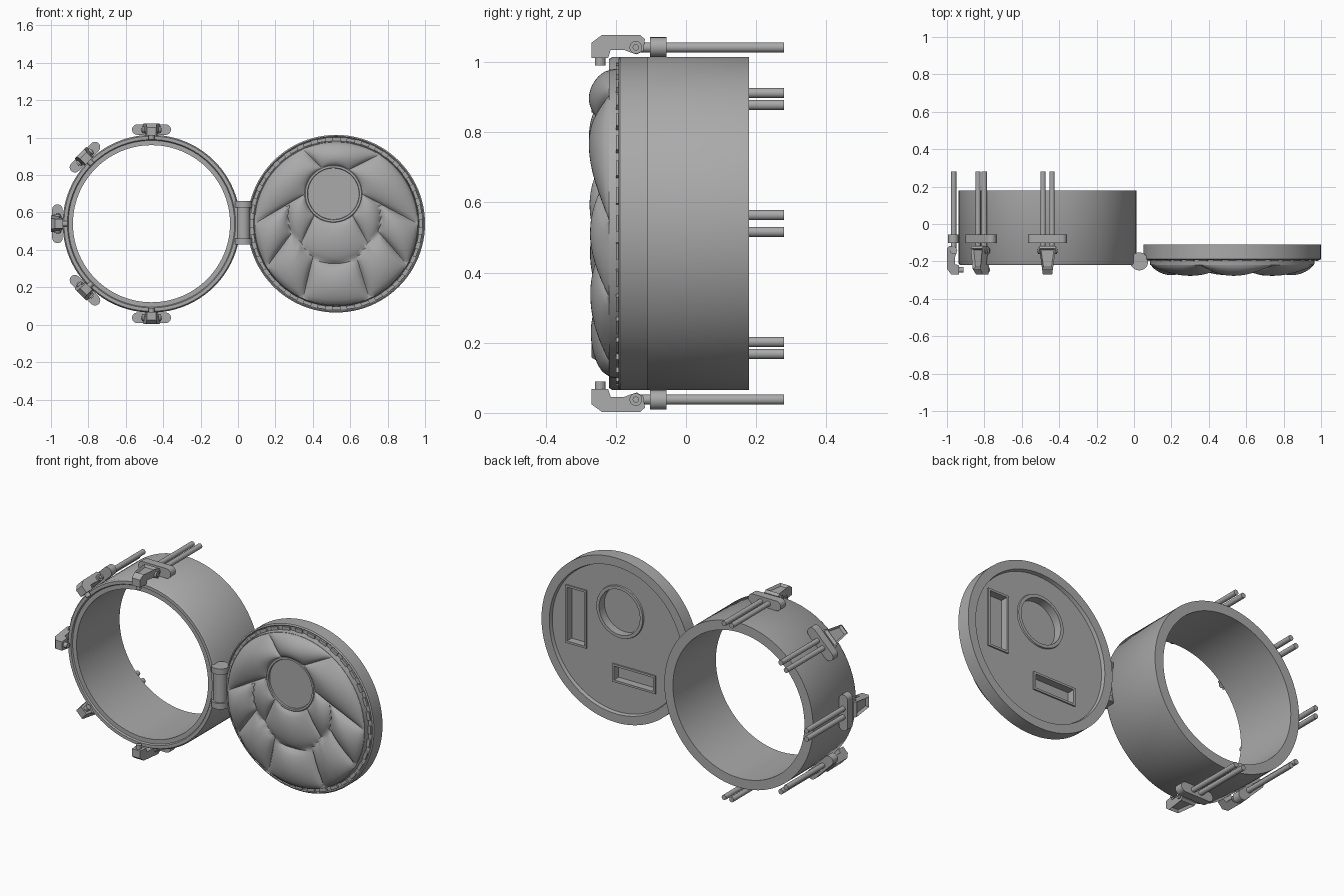
import bpy, bmesh, math
from math import sin, cos, pi, radians
from mathutils import Matrix, Vector

cube = bpy.data.objects.get("Cube")
if cube:
    bpy.data.objects.remove(cube)

MID = 0.54                            # height of the hatch axis
RING = Vector((-0.4625, 0, MID))      # centre of the collar
LID = Vector((0.525, 0, MID))         # centre of the open lid
WINDOW = Vector((0.51, 0, 0.70))      # centre of the porthole

metal = bpy.data.materials.new("grey metal")
metal.use_nodes = True
GREY = (0.4, 0.4, 0.4, 1)
metal.diffuse_color = GREY
metal.node_tree.nodes["Principled BSDF"].inputs["Base Color"].default_value = GREY


def finish(name, bm, at=(0, 0, 0), smooth=True):
    bmesh.ops.recalc_face_normals(bm, faces=bm.faces[:])
    mesh = bpy.data.meshes.new(name)
    bm.to_mesh(mesh)
    bm.free()
    mesh.materials.append(metal)
    ob = bpy.data.objects.new(name, mesh)
    bpy.context.collection.objects.link(ob)
    ob.location = at
    if smooth:
        bpy.ops.object.select_all(action='DESELECT')
        ob.select_set(True)
        bpy.context.view_layer.objects.active = ob
        bpy.ops.object.shade_smooth_by_angle(angle=radians(35))
    return ob


def lathe(name, profile, at, closed=False, steps=96):
    """Turn (radius, y) points around the y axis."""
    bm = bmesh.new()
    vs = [bm.verts.new((r, y, 0)) for r, y in profile]
    pairs = list(zip(vs, vs[1:])) + ([(vs[-1], vs[0])] if closed else [])
    es = [bm.edges.new(p) for p in pairs]
    bmesh.ops.spin(bm, geom=vs + es, cent=(0, 0, 0), axis=(0, 1, 0),
                   angle=2 * pi, steps=steps, use_merge=True)
    bmesh.ops.remove_doubles(bm, verts=bm.verts[:], dist=1e-5)
    return finish(name, bm, at)


def prism(points, place):
    """Solid between two copies of an outline; place(u, v, side) gives 3D."""
    bm = bmesh.new()
    a, b = [[bm.verts.new(place(u, v, s)) for u, v in points] for s in (-1, 1)]
    bm.faces.new(a)
    bm.faces.new(b)
    n = len(points)
    for i in range(n):
        j = (i + 1) % n
        bm.faces.new((a[i], a[j], b[j], b[i]))
    return bm


def rod(bm, centre, axis, radius, length, segments=20):
    turn = Vector((0, 0, 1)).rotation_difference(Vector(axis)).to_matrix().to_4x4()
    bmesh.ops.create_cone(bm, cap_ends=True, segments=segments, radius1=radius,
                          radius2=radius, depth=length,
                          matrix=Matrix.Translation(centre) @ turn)


def box(bm, centre, size, turn=Matrix()):
    bmesh.ops.create_cube(bm, size=1, matrix=Matrix.Translation(centre) @ turn
                          @ Matrix.Diagonal((*size, 1)))


# Collar with a stepped sealing lip
lathe("collar", [(0.42, 0.18), (0.475, 0.18), (0.475, -0.21), (0.468, -0.22),
                 (0.45, -0.22), (0.445, -0.212), (0.42, -0.212)], RING, closed=True)

# Lid body with a recessed back
lid = lathe("lid", [(0, -0.13), (0.42, -0.13), (0.425, -0.11), (0.475, -0.11),
                    (0.475, -0.188), (0.468, -0.193), (0.463, -0.188),
                    (0.442, -0.188), (0.438, -0.22), (0, -0.22)], LID)

# Pockets cut in the back of the lid: porthole and two rectangles
POCKETS = [((0.79, 0.60), (0.11, 0.31)), ((0.42, 0.34), (0.25, 0.08))]
bm = bmesh.new()
rod(bm, (WINDOW.x, -0.13, WINDOW.z), (0, 1, 0), 0.13, 0.08, 64)
for (x, z), (w, h) in POCKETS:
    box(bm, (x, -0.13, z), (w, 0.07, h))
cutter = finish("pocket_cutter", bm, smooth=False)
cutter.hide_render = True
cut = lid.modifiers.new("pockets", 'BOOLEAN')
cut.operation, cut.solver, cut.object = 'DIFFERENCE', 'EXACT', cutter
bpy.ops.object.select_all(action='DESELECT')
lid.select_set(True)
bpy.context.view_layer.objects.active = lid
bpy.ops.object.modifier_move_to_index(modifier=cut.name, index=0)
bpy.ops.object.modifier_apply(modifier=cut.name)
bpy.data.objects.remove(cutter)

# Raised frames around the pockets
for (x, z), (w, h) in POCKETS:
    bm = bmesh.new()
    for s in (-1, 1):
        box(bm, (x + s * (w / 2 + 0.006), -0.13, z), (0.012, 0.016, h + 0.024))
        box(bm, (x, -0.13, z + s * (h / 2 + 0.006)), (w, 0.016, 0.012))
    finish("pocket_frame", bm, smooth=False)
lathe("porthole_back_rim", [(0.13, -0.138), (0.13, -0.122), (0.148, -0.122),
                            (0.153, -0.138)], WINDOW, closed=True, steps=64)

# Row of small blocks around the lid edge
bm = bmesh.new()
COUNT = 36
for i in range(COUNT):
    a = 2 * pi * i / COUNT
    box(bm, (0.452 * cos(a), -0.191, 0.452 * sin(a)), (0.018, 0.016, 0.046),
        Matrix.Rotation(-a, 4, 'Y'))
finish("edge_blocks", bm, LID, smooth=False)

# Quilted padding between the porthole and the lid edge
OUTER = [0, 58, 114, 180, 212, 246, 294, 330, 360]
INNER = [180, 228, 312, 360]


def puff(a, b, x):
    u = (x - a) / (b - a)
    return max(0.0, 4 * u * (1 - u)) ** 0.6


def sector(creases, deg):
    for a, b in zip(creases, creases[1:]):
        if a <= deg <= b:
            return puff(a, b, deg)
    return 0.0


def padding(deg, t):
    height = 0.028 * (1 - t)
    if deg < 180:
        return height + 0.043 * sector(OUTER, deg) * puff(0, 1, t)
    split = 0.28 + 0.17 * sin(radians(deg - 180)) + 0.05 * sector(INNER, deg)
    if t < split:
        return height + 0.034 * sector(INNER, deg) * puff(0, split, t)
    return height + 0.046 * sector(OUTER, deg) * puff(split, 1, t)


bm = bmesh.new()
SPOKES, RINGS = 180, 32
grid = []
for i in range(SPOKES):
    deg = 360 * i / SPOKES
    ray = Vector((cos(radians(deg)), 0, sin(radians(deg))))
    row = []
    for k in range(RINGS + 1):
        t = k / RINGS
        p = (WINDOW + 0.15 * ray).lerp(LID + 0.437 * ray, t)
        p.y = -0.218 - padding(deg, t)
        row.append(bm.verts.new(p))
    grid.append(row)
for i in range(SPOKES):
    a, b = grid[i], grid[(i + 1) % SPOKES]
    for k in range(RINGS):
        bm.faces.new((a[k], a[k + 1], b[k + 1], b[k]))
finish("quilted_padding", bm)

# Porthole rim and pane
lathe("porthole", [(0, -0.243), (0.137, -0.243), (0.139, -0.252), (0.15, -0.252),
                   (0.156, -0.246), (0.156, -0.215)], WINDOW, steps=72)

# Hinge barrel with end caps and leaves
bm = bmesh.new()
rod(bm, (0.028, -0.20, 0.545), (0, 0, 1), 0.037, 0.2, 32)
for s in (-1, 1):
    rod(bm, (0.028, -0.20, 0.545 + s * 0.1), (0, 0, 1), 0.048, 0.034, 32)
box(bm, (0.028, -0.175, 0.545), (0.075, 0.03, 0.18))
finish("hinge", bm)

# Clamp parts, made once at the top of the collar around its axis
LIFT = 0.502                          # radius of the rods
parts = []

hook = [(-0.27, 0.472), (-0.27, 0.515), (-0.24, 0.537), (-0.13, 0.537),
        (-0.117, 0.525), (-0.122, 0.492), (-0.14, 0.482), (-0.16, 0.488),
        (-0.175, 0.494), (-0.215, 0.494), (-0.222, 0.472)]
bm = prism(hook, lambda y, z, s: (s * (0.045 + (y + 0.12) * 0.133), y, z))
bm.normal_update()
bmesh.ops.recalc_face_normals(bm, faces=bm.faces[:])
top = [f for f in bm.faces if f.normal.z > 0.95 and f.calc_center_median().z > 0.53]
bmesh.ops.inset_region(bm, faces=top, thickness=0.012)
bmesh.ops.translate(bm, verts=list({v for f in top for v in f.verts}), vec=(0, 0, -0.014))
rod(bm, (0, -0.245, 0.465), (0, 0, 1), 0.015, 0.03, 16)
parts.append(finish("clamp_hook", bm, RING, smooth=False))

bm = bmesh.new()
rod(bm, (0, -0.143, LIFT), (1, 0, 0), 0.018, 0.1)
rod(bm, (0, -0.143, LIFT), (1, 0, 0), 0.009, 0.112)
parts.append(finish("clamp_pin", bm, RING))

outline = [(s * (0.076 + 0.028 * cos(a)), 0.503 + s * 0.028 * sin(a))
           for s in (1, -1) for a in [radians(d) for d in range(-90, 91, 15)]]
bm = prism(outline, lambda x, z, s: (x, -0.0785 + s * 0.0235, z))
parts.append(finish("clamp_crossbar", bm, RING))

bm = bmesh.new()
for s in (-1, 1):
    rod(bm, (s * 0.024, 0.07, LIFT), (0, 1, 0), 0.0145, 0.42)
parts.append(finish("clamp_rods", bm, RING))

# Repeat the clamp around the free side of the collar
for turn in (45, 90, 135, 180):
    for part in parts:
        copy = part.copy()
        copy.rotation_euler = (0, -radians(turn), 0)
        bpy.context.collection.objects.link(copy)
